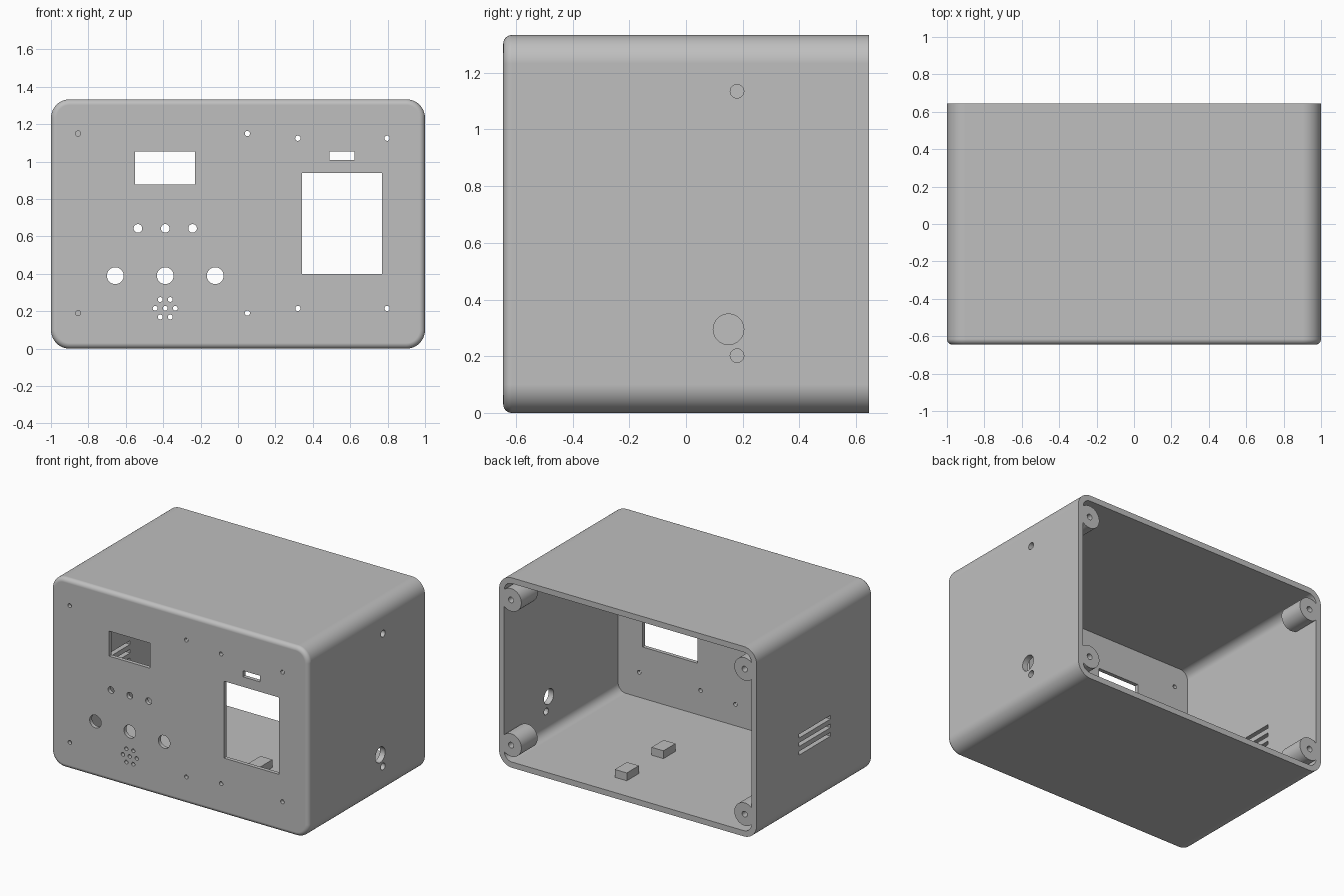
import bpy, bmesh
from math import pi, cos, sin
from mathutils import Matrix, Vector

old = bpy.data.objects.get("Cube")
if old:
    bpy.data.objects.remove(old, do_unlink=True)

W, D, H = 1.0, 0.645, 1.333      # half width, half depth, height
WALL, FRONT, CORNER, FILLET = 0.04, 0.027, 0.1, 0.03

grey = bpy.data.materials.new("plastic_grey")
grey.use_nodes = True
colour = (0.52, 0.52, 0.52, 1)
grey.diffuse_color = colour
grey.node_tree.nodes["Principled BSDF"].inputs["Base Color"].default_value = colour


def make_object(name, bm):
    bmesh.ops.recalc_face_normals(bm, faces=bm.faces)
    mesh = bpy.data.meshes.new(name)
    bm.to_mesh(mesh)
    bm.free()
    mesh.materials.append(grey)
    obj = bpy.data.objects.new(name, mesh)
    bpy.context.collection.objects.link(obj)
    return obj


def rounded_ring(bm, y, inset, steps=12):
    """Rounded rectangle of vertices in the plane y."""
    r = CORNER - inset
    cx, cz = W - CORNER, H / 2 - CORNER
    ring = []
    for q, (sx, sz) in enumerate([(1, 1), (-1, 1), (-1, -1), (1, -1)]):
        for i in range(steps + 1):
            a = (q + i / steps) * pi / 2
            ring.append(bm.verts.new((sx * cx + r * cos(a), y, H / 2 + sz * cz + r * sin(a))))
    return ring


def rounded_block(name, sections):
    """Loft rounded rectangles given as (y, inset)."""
    bm = bmesh.new()
    rings = [rounded_ring(bm, y, inset) for y, inset in sections]
    for a, b in zip(rings, rings[1:]):
        for i in range(len(a)):
            j = (i + 1) % len(a)
            bm.faces.new((a[i], a[j], b[j], b[i]))
    bm.faces.new(rings[0])
    bm.faces.new(rings[-1])
    return make_object(name, bm)


def add_cylinder(bm, centre, radius, length, axis="Y", segments=32):
    turn = Matrix.Rotation(pi / 2, 4, "X" if axis == "Y" else "Y")
    bmesh.ops.create_cone(bm, cap_ends=True, segments=segments, radius1=radius, radius2=radius,
                          depth=length, matrix=Matrix.Translation(centre) @ turn)


def add_box(bm, low, high):
    low, high = Vector(low), Vector(high)
    size = Matrix.Diagonal((*(high - low), 1))
    bmesh.ops.create_cube(bm, size=1, matrix=Matrix.Translation((low + high) / 2) @ size)


def combine(target, tool, operation):
    mod = target.modifiers.new("combine", "BOOLEAN")
    mod.operation, mod.object, mod.solver = operation, tool, "EXACT"
    bpy.context.view_layer.objects.active = target
    bpy.ops.object.modifier_apply(modifier=mod.name)
    bpy.data.objects.remove(tool, do_unlink=True)


# Hollow case, open at the back, with a filleted front edge
fillet = [(-D + FILLET * (1 - sin(a)), FILLET * (1 - cos(a)))
          for a in (pi / 2 * (1 - i / 6) for i in range(7))]
case = rounded_block("enclosure_case", fillet + [(D, 0)])
combine(case, rounded_block("cavity", [(-D + FRONT, WALL), (D + 0.1, WALL)]), "DIFFERENCE")

# Screw bosses in the back corners
BOSS = 0.18
corners = [(x, z) for x in (-0.907, 0.907) for z in (0.157, H - 0.157)]
bm = bmesh.new()
for x, z in corners:
    add_cylinder(bm, (x, D - BOSS / 2, z), 0.08, BOSS, segments=48)
combine(case, make_object("screw_bosses", bm), "UNION")

# Round openings: screw pilots, front panel holes, side wall holes
bm = bmesh.new()
for x, z in corners:
    add_cylinder(bm, (x, D, z), 0.02, 0.3)
mounts = [(x, z) for x in (-0.855, 0.05) for z in (0.19, 1.15)]
mounts += [(x, z) for x in (0.32, 0.797) for z in (0.215, 1.125)]
for x, z in mounts:
    add_cylinder(bm, (x, -D, z), 0.014, 0.15)
for i in (-1, 0, 1):
    add_cylinder(bm, (-0.389 + 0.146 * i, -D, 0.643), 0.023, 0.15)
    add_cylinder(bm, (-0.389 + 0.267 * i, -D, 0.39), 0.045, 0.15)
add_cylinder(bm, (-0.389, -D, 0.216), 0.013, 0.15)
for i in range(6):
    a = i * pi / 3
    add_cylinder(bm, (-0.389 + 0.054 * cos(a), -D, 0.216 + 0.054 * sin(a)), 0.013, 0.15)
for y, z, r in [(0.18, 1.135, 0.024), (0.15, 0.295, 0.054), (0.18, 0.202, 0.024)]:
    add_cylinder(bm, (W, y, z), r, 0.15, axis="X")

# Display windows, small slot and side vents
for x0, x1, z0, z1 in [(-0.55, -0.23, 0.877, 1.053), (0.49, 0.624, 1.01, 1.053),
                       (0.342, 0.77, 0.4, 0.94)]:
    add_box(bm, (x0, -D - 0.1, z0), (x1, -D + 0.1, z1))
for z in (0.43, 0.49, 0.55):
    add_box(bm, (-W - 0.1, -0.175, z - 0.013), (-W + 0.1, 0.175, z + 0.013))
combine(case, make_object("openings", bm), "DIFFERENCE")

# Support blocks on the floor
for name, y in [("front_support_block", -0.017), ("rear_support_block", 0.39)]:
    bm = bmesh.new()
    add_box(bm, (0.14, y - 0.067, WALL - 0.005), (0.233, y + 0.067, WALL + 0.055))
    make_object(name, bm)

# Smooth rounded parts, keep flat panels flat
bpy.ops.object.select_all(action="DESELECT")
case.select_set(True)
bpy.context.view_layer.objects.active = case
bpy.ops.object.shade_smooth_by_angle(angle=pi / 6)
case.modifiers.new("flat_panels", "WEIGHTED_NORMAL").keep_sharp = True
